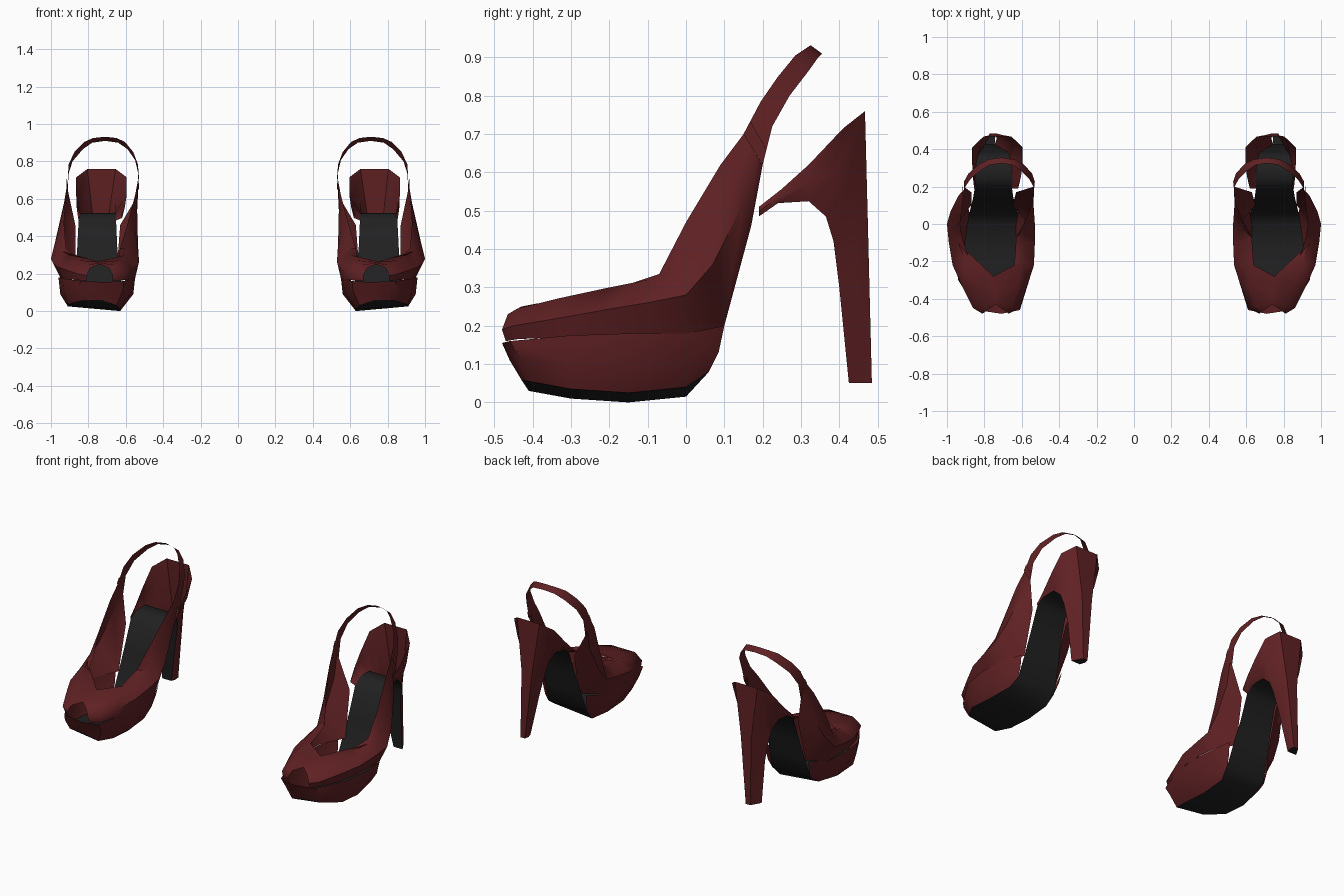
import bpy
import bmesh
from mathutils import Vector

default_cube = bpy.data.objects.get("Cube")
if default_cube:
    bpy.data.objects.remove(default_cube, do_unlink=True)


def make_material(name, color):
    material = bpy.data.materials.new(name)
    material.use_nodes = True
    material.diffuse_color = color
    material.node_tree.nodes["Principled BSDF"].inputs["Base Color"].default_value = color
    return material


red_leather = make_material("dark red leather", (.115, .015, .017, 1))
black_sole = make_material("black sole", (.015, .015, .015, 1))


def build_sheets(name, grids, material, smooth_angle=.9):
    """Join grids of points into one sheet and mirror it into a pair."""
    bm = bmesh.new()
    for rows in grids:
        verts = [[bm.verts.new(point) for point in row] for row in rows]
        for near, far in zip(verts, verts[1:]):
            for a, b, c, d in zip(near, near[1:], far[1:], far):
                bm.faces.new((a, b, c, d))
    bmesh.ops.remove_doubles(bm, verts=bm.verts, dist=.0005)
    bmesh.ops.recalc_face_normals(bm, faces=bm.faces)
    mesh = bpy.data.meshes.new(name)
    bm.to_mesh(mesh)
    bm.free()
    mesh.materials.append(material)
    part = bpy.data.objects.new(name, mesh)
    bpy.context.collection.objects.link(part)
    bpy.ops.object.select_all(action="DESELECT")
    part.select_set(True)
    bpy.context.view_layer.objects.active = part
    bpy.ops.object.shade_smooth_by_angle(angle=smooth_angle)
    part.modifiers.new("other_shoe", "MIRROR").use_mirror_merge = False


def outer(point):
    y, z, x_out, x_in = point
    return Vector((x_out, y, z))


def inner(point):
    """The tread is tilted, so its inner edge sits a little lower."""
    y, z, x_out, x_in = point
    tilt = .025 if z < .06 and y < .1 else 0
    return Vector((x_in, y, z - tilt))


def both_sides(stations):
    """Outer and inner wall grids from stations of (y, z, outer x, inner x)."""
    return [[[side(point) for point in station] for station in stations]
            for side in (outer, inner)]


def across(points):
    """Strip that spans from the outer to the inner edge."""
    return [[outer(point), inner(point)] for point in points]


# Upper: open toe, vamp and the two quarters, each station from bottom to rim
upper = [
    [(-.47, .16, .81, .67), (-.48, .19, .81, .67), (-.465, .23, .79, .69), (-.43, .25, .74, .74)],
    [(-.44, .165, .85, .61), (-.45, .2, .86, .61), (-.44, .245, .81, .65), (-.39, .258, .74, .74)],
    [(-.33, .17, .91, .57), (-.33, .22, .92, .57), (-.33, .272, .86, .62), (-.34, .262, .74, .74)],
    [(-.22, .175, .94, .55), (-.22, .24, .97, .535), (-.2, .3, .9, .6), (-.28, .265, .75, .75)],
    [(-.1, .18, .95, .55), (-.1, .26, .99, .53), (-.1, .32, .94, .59), (-.22, .285, .87, .64)],
    [(0, .18, .95, .56), (0, .28, 1, .53), (-.03, .33, .97, .58), (-.07, .335, .92, .63)],
    [(.1, .2, .87, .65), (.07, .36, .98, .535), (.03, .43, .96, .55), (0, .47, .93, .59)],
    [(.17, .46, .87, .63), (.15, .52, .94, .54), (.12, .58, .93, .54), (.09, .62, .92, .55)],
    [(.2, .62, .91, .535), (.183, .647, .91, .535), (.167, .673, .91, .535), (.15, .7, .91, .535)],
]
build_sheets("upper", both_sides(upper), red_leather)

# Platform wall, each station from top to bottom
platform = [
    [(-.48, .155, .71, .71), (-.46, .11, .72, .72), (-.43, .06, .73, .73)],
    [(-.46, .16, .84, .61), (-.43, .11, .86, .615), (-.41, .055, .84, .65)],
    [(-.3, .175, .94, .56), (-.3, .1, .93, .57), (-.3, .035, .91, .63)],
    [(-.15, .18, .96, .55), (-.15, .09, .95, .56), (-.15, .025, .91, .63)],
    [(0, .18, .95, .56), (0, .1, .93, .58), (0, .04, .89, .63)],
    [(.1, .2, .89, .6), (.085, .13, .885, .61), (.06, .08, .88, .62)],
]
build_sheets("platform", both_sides(platform), red_leather)

# Heel: lower edge and upper edge as (y, z, half width)
heel_lower = [(.19, .485, .1), (.24, .52, .1), (.32, .525, .095), (.365, .485, .085),
              (.385, .42, .075), (.4, .3, .055), (.425, .05, .03)]
heel_upper = [(.19, .51, .11), (.25, .557, .125), (.32, .62, .135), (.41, .715, .135),
              (.467, .76, .075), (.475, .45, .035), (.485, .05, .015)]


def heel_point(y, z, half, middle):
    return (y, z, middle + half, middle - half)


def heel_station(low, high):
    """Lower edge, bulging middle and upper edge; the stem leans outward."""
    middle = [(a + b) / 2 for a, b in zip(low, high)]
    middle[2] *= 1.12
    lean = max(0, .55 - high[1]) * .05
    return [heel_point(*point, center + lean)
            for point, center in ((low, .75), (middle, .735), (high, .73))]


heel = [heel_station(low, high) for low, high in zip(heel_lower, heel_upper)]
heel_back = across([station[-1] for station in heel[4:]])
build_sheets("heel", both_sides(heel) + [heel_back], red_leather)

# Sole: one strip under the foot, along the seat and down the heel front
sole = [station[-1] for station in platform]
sole += [(.1, .2, .87, .63), (.14, .33, .86, .645)]
sole += [station[0] for station in heel] + [heel[-1][-1]]
build_sheets("sole", [across(sole)], black_sole)

# Sling strap: lower and upper edge, rising around the back of the ankle
strap = [
    [(.2, .62, .91, .535), (.15, .7, .91, .535)],
    [(.225, .72, .91, .53), (.195, .785, .905, .535)],
    [(.27, .8, .885, .545), (.24, .85, .875, .56)],
    [(.32, .865, .83, .59), (.285, .905, .82, .605)],
    [(.345, .9, .78, .64), (.315, .925, .775, .65)],
    [(.355, .91, .71, .71), (.325, .932, .71, .71)],
]
build_sheets("sling_strap", both_sides(strap), red_leather)

# Strap keeper: short band laid over the start of the strap
keeper = [[(y, z, x_out + .006, x_in - .003) for y, z, x_out, x_in in station]
          for station in strap[:2]]
keeper[1] = [tuple(a + (b - a) * .4 for a, b in zip(p, q)) for p, q in zip(*keeper)]
build_sheets("strap_keeper", both_sides(keeper), red_leather)
